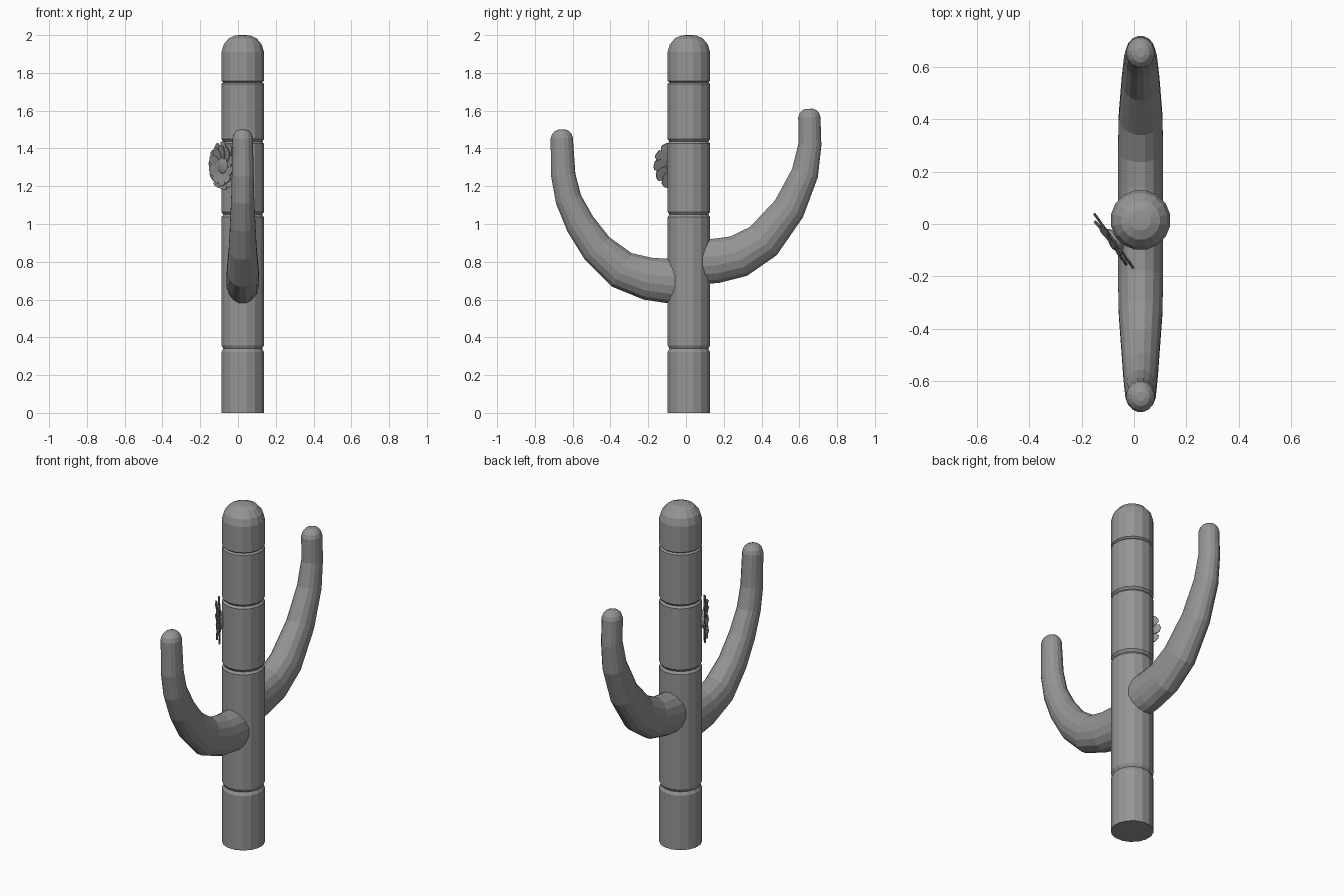
import bpy, bmesh, math
from mathutils import Vector, Matrix

if "Cube" in bpy.data.objects:
    bpy.data.objects.remove(bpy.data.objects["Cube"], do_unlink=True)

mat = bpy.data.materials.new("plain grey")
mat.use_nodes = True
GREY = (0.3, 0.3, 0.3, 1)
mat.diffuse_color = GREY
mat.node_tree.nodes["Principled BSDF"].inputs["Base Color"].default_value = GREY

CX, CY = 0.025, 0.015
SIDES = 16


def finish(bm, name):
    mesh = bpy.data.meshes.new(name)
    bmesh.ops.recalc_face_normals(bm, faces=bm.faces)
    bm.to_mesh(mesh)
    bm.free()
    mesh.materials.append(mat)
    obj = bpy.data.objects.new(name, mesh)
    bpy.context.collection.objects.link(obj)
    return obj


def loft(rings, name):
    """Skin a list of (centre, axis_u, axis_v) ellipses and cap both ends."""
    bm = bmesh.new()
    loops = []
    for c, u, v in rings:
        angles = [2 * math.pi * (i + 0.5) / SIDES for i in range(SIDES)]
        loops.append([bm.verts.new(c + u * math.cos(a) + v * math.sin(a)) for a in angles])
    for a, b in zip(loops, loops[1:]):
        for i in range(SIDES):
            j = (i + 1) % SIDES
            bm.faces.new((a[i], a[j], b[j], b[i]))
    bm.faces.new(loops[0])
    bm.faces.new(loops[-1])
    return finish(bm, name)


# Trunk: column with ring grooves and a domed top
R = 0.115
profile = [(R, 0)]
for z, half in ((0.34, 0.018), (1.05, 0.014), (1.437, 0.012), (1.75, 0.008)):
    profile += [(R, z - half), (R - 0.01, z), (R, z + half)]
profile += [(R, 1.91), (0.103, 1.95), (0.075, 1.983), (0.04, 1.998), (0.015, 2.0)]
loft([(Vector((CX, CY, z)), Vector((r, 0, 0)), Vector((0, r, 0))) for r, z in profile], "trunk")


# Arms: tapering curved tubes, flattened where they meet the trunk
def arm(points, name):
    pts = [Vector((CX, y, z)) for y, z, r in points]
    radii = [p[2] for p in points]
    rings = []
    for i, p in enumerate(pts):
        t = (pts[min(i + 1, len(pts) - 1)] - pts[max(i - 1, 0)]).normalized()
        side = Vector((1, 0, 0))
        across = side.cross(t)
        wide = 0.055 + 0.033 * min(1, (radii[i] - 0.06) / 0.05)
        rings.append((p, side * wide, across * radii[i]))
    # Rounded tip
    c, u, v = rings[-1]
    for lift, scale in ((0.022, 0.87), (0.038, 0.62), (0.045, 0.3)):
        rings.append((c + Vector((0, 0, lift)), u * scale, v * scale))
    loft(rings, name)


arm([(-0.055, 0.695, 0.122), (-0.2, 0.71, 0.115), (-0.34, 0.757, 0.105), (-0.47, 0.87, 0.09),
     (-0.56, 1.0, 0.08), (-0.622, 1.13, 0.071), (-0.65, 1.26, 0.066), (-0.658, 1.455, 0.06)],
    "front_arm")
arm([(0.075, 0.80, 0.122), (0.16, 0.805, 0.12), (0.28, 0.83, 0.115), (0.41, 0.91, 0.105),
     (0.545, 1.08, 0.088), (0.63, 1.27, 0.073), (0.656, 1.42, 0.062), (0.653, 1.565, 0.06)],
    "back_arm")

# Flower: two layers of thin notched petals around a button, facing outward from the trunk
normal = Vector((-0.82, -0.57, 0)).normalized()
along = Vector((0, 0, 1)).cross(normal)
frame = Matrix((along, Vector((0, 0, 1)), normal)).transposed().to_4x4()
frame.translation = Vector((-0.073, -0.062, 1.31))


def petals(count, length, width, lift, turn, name):
    bm = bmesh.new()
    for k in range(count):
        spin = Matrix.Rotation(2 * math.pi * (k + turn) / count, 4, "Z")
        shape = [(0.03, 0.4), (0.65, 1), (0.93, 0.7), (0.97, 0.25)]
        left = [Vector((length * s, width * w, lift * s)) for s, w in shape]
        right = [Vector((v.x, -v.y, v.z + 0.006)) for v in left]
        a = [bm.verts.new(frame @ spin @ v) for v in left]
        b = [bm.verts.new(frame @ spin @ v) for v in right]
        for i in range(len(a) - 1):
            bm.faces.new((a[i], a[i + 1], b[i + 1], b[i]))
    obj = finish(bm, name)
    solid = obj.modifiers.new("thickness", "SOLIDIFY")
    solid.thickness = 0.004


petals(12, 0.133, 0.033, 0.002, 0, "outer_petals")
petals(10, 0.11, 0.032, 0.018, 0.5, "inner_petals")

bm = bmesh.new()
bmesh.ops.create_uvsphere(bm, u_segments=14, v_segments=8, radius=1,
                          matrix=frame @ Matrix.Diagonal((0.053, 0.053, 0.02, 1)))
finish(bm, "flower_button")
